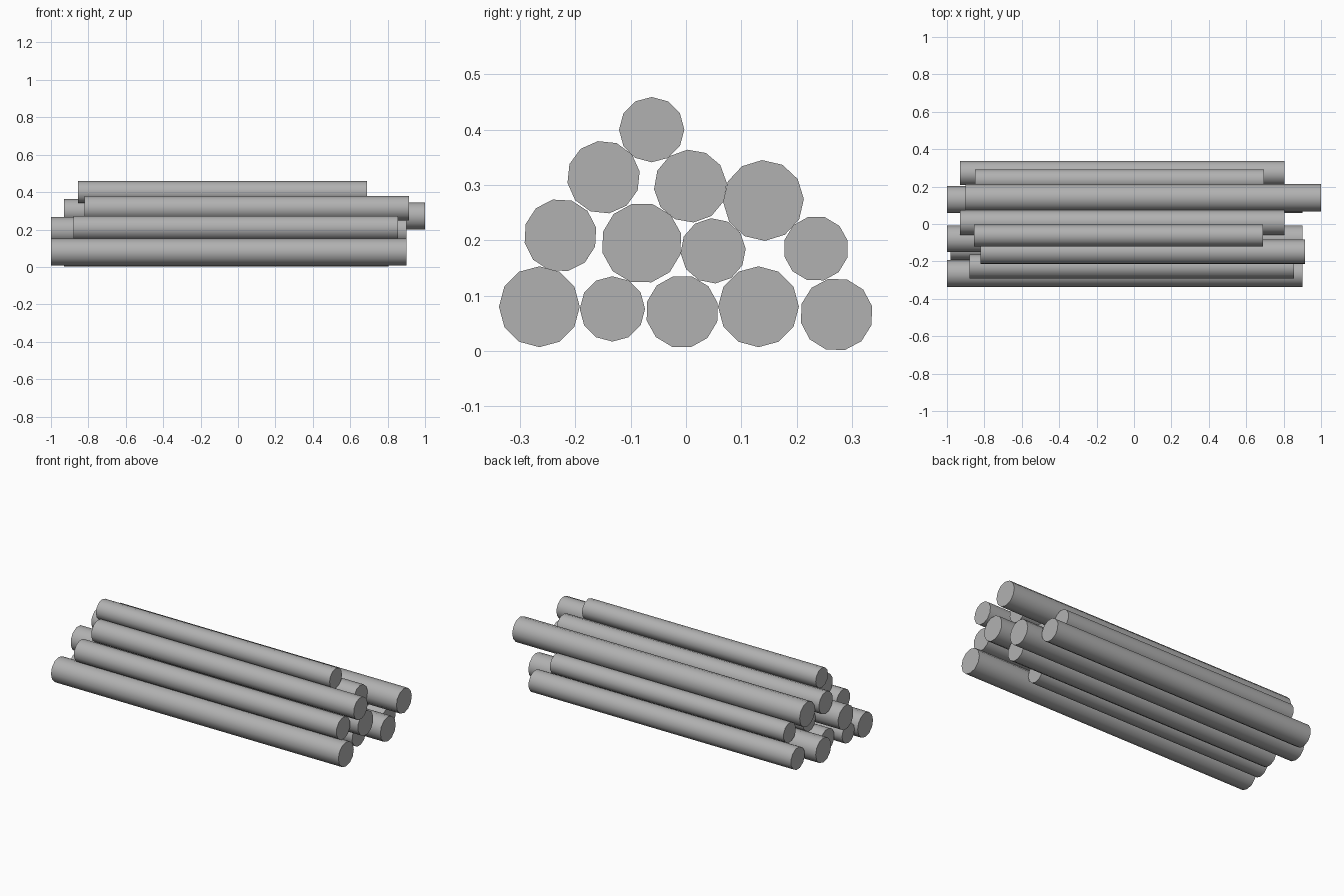
import bpy, bmesh
from math import radians
from mathutils import Matrix

if "Cube" in bpy.data.objects:
    bpy.data.objects.remove(bpy.data.objects["Cube"])

SIDES = 12
# log sizes: radius, length
SIZES = {"thick": (0.073, 1.90), "medium": (0.066, 1.735), "thin": (0.059, 1.545)}

# dark grey wood
wood = bpy.data.materials.new("wood")
wood.diffuse_color = (0.44, 0.44, 0.44, 1)
wood.use_nodes = True
wood.node_tree.nodes["Principled BSDF"].inputs["Base Color"].default_value = wood.diffuse_color


def add_log(name, size, x_start, y, z, roll):
    """Twelve-sided capped log lying along x, rolled about its own axis."""
    radius, length = SIZES[size]
    bm = bmesh.new()
    bmesh.ops.create_cone(
        bm, cap_ends=True, segments=SIDES, radius1=radius, radius2=radius, depth=length,
        matrix=Matrix.Rotation(radians(roll), 4, 'X') @ Matrix.Rotation(radians(90), 4, 'Y'))
    mesh = bpy.data.meshes.new(name)
    bm.to_mesh(mesh)
    bm.free()
    mesh.materials.append(wood)
    log = bpy.data.objects.new(name, mesh)
    log.location = (x_start + length / 2, y, z)
    bpy.context.collection.objects.link(log)
    # round bark, crisp cut ends
    bpy.ops.object.select_all(action='DESELECT')
    log.select_set(True)
    bpy.context.view_layer.objects.active = log
    bpy.ops.object.shade_smooth_by_angle(angle=radians(40))


# each row: size, left end x, y, z, roll in degrees
ROWS = {
    "bottom": [
        ("thick", -1.00, -0.265, 0.080, 0),
        ("thin", -0.98, -0.133, 0.076, 0),
        ("medium", -0.93, -0.007, 0.071, 14),
        ("thick", -1.00, 0.131, 0.080, 0),
        ("medium", -0.93, 0.272, 0.066, 13),
    ],
    "second": [
        ("medium", -0.88, -0.227, 0.209, 12),
        ("thick", -1.00, -0.080, 0.195, 14),
        ("thin", -0.85, 0.049, 0.181, 4),
        ("thin", -0.85, 0.235, 0.185, 14),
    ],
    "third": [
        ("medium", -0.82, -0.149, 0.314, 9),
        ("medium", -0.93, 0.008, 0.298, 5),
        ("thick", -0.90, 0.140, 0.272, 2),
    ],
    "top": [("thin", -0.855, -0.062, 0.400, 0)],
}

for row, logs in ROWS.items():
    for i, spec in enumerate(logs, 1):
        add_log(f"{row}_log_{i}", *spec)
